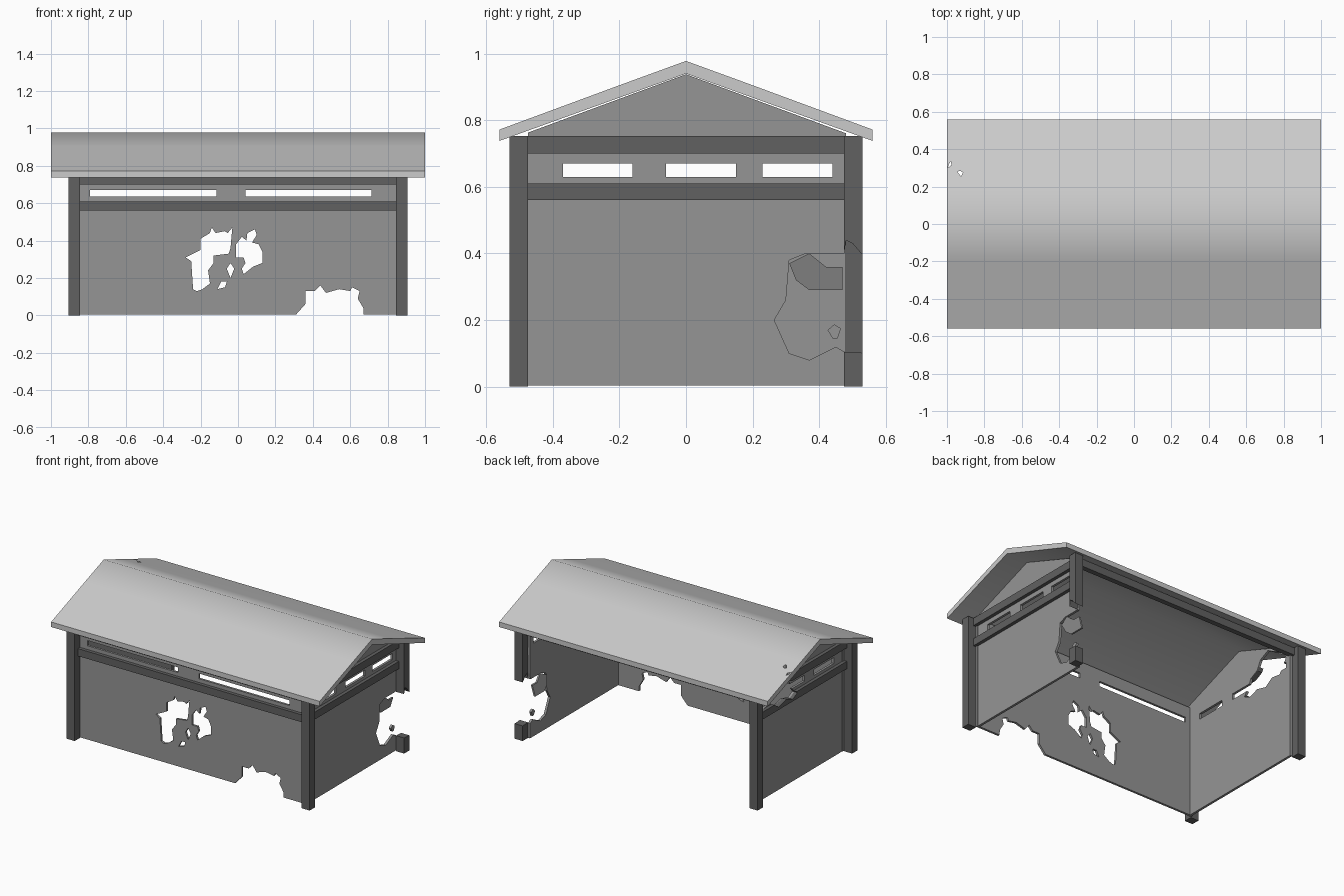
import bpy, bmesh, math

if "Cube" in bpy.data.objects:
    bpy.data.objects.remove(bpy.data.objects["Cube"])


def material(name, g):
    m = bpy.data.materials.new(name)
    m.diffuse_color = (g, g, g, 1)
    m.use_nodes = True
    m.node_tree.nodes["Principled BSDF"].inputs["Base Color"].default_value = m.diffuse_color
    return m


WALL = material("wall_grey", 0.30)
FRAME = material("frame_dark_grey", 0.12)


def prism(name, polys, axis, a, b, mat=None):
    """Extrude 2D outlines along an axis: 'x' takes (y,z), 'y' takes (x,z), 'z' takes (x,y)."""
    put = {'x': lambda p, t: (t, p[0], p[1]),
           'y': lambda p, t: (p[0], t, p[1]),
           'z': lambda p, t: (p[0], p[1], t)}[axis]
    bm = bmesh.new()
    for pts in polys:
        lo = [bm.verts.new(put(p, a)) for p in pts]
        hi = [bm.verts.new(put(p, b)) for p in pts]
        bm.faces.new(lo)
        bm.faces.new(hi)
        n = len(pts)
        for i in range(n):
            j = (i + 1) % n
            bm.faces.new((lo[i], lo[j], hi[j], hi[i]))
    bmesh.ops.recalc_face_normals(bm, faces=bm.faces)
    me = bpy.data.meshes.new(name)
    bm.to_mesh(me)
    bm.free()
    if mat:
        me.materials.append(mat)
    ob = bpy.data.objects.new(name, me)
    bpy.context.collection.objects.link(ob)
    return ob


def rect(u0, u1, v0, v1):
    return [(u0, v0), (u1, v0), (u1, v1), (u0, v1)]


def box(name, x0, x1, y0, y1, z0, z1):
    return prism(name, [rect(x0, x1, y0, y1)], 'z', z0, z1, FRAME)


def cut(obs, polys, axis, a, b):
    """Punch outlines through each object and bake the result."""
    for ob in obs:
        mat = ob.data.materials[0] if ob.data.materials else None
        cutter = prism("cutter", polys, axis, a, b, mat)
        cutter.hide_render = True
        m = ob.modifiers.new("cut", 'BOOLEAN')
        m.operation, m.solver, m.object = 'DIFFERENCE', 'EXACT', cutter
        bpy.context.view_layer.update()
        dg = bpy.context.evaluated_depsgraph_get()
        me = bpy.data.meshes.new_from_object(ob.evaluated_get(dg))
        ob.modifiers.clear()
        ob.data = me
        bpy.data.objects.remove(cutter)


# Roof: thin gabled slab, softly shaded over the ridge
half = [(0.56, 0.738), (0.56, 0.772), (0.2, 0.905)]
roof = prism("roof", [[(0, 0.94)] + half + [(0, 0.978)] + [(-y, z) for y, z in reversed(half)]],
             'x', -1, 1)
cut([roof], [[(-0.995, 0.30), (-0.975, 0.315), (-0.98, 0.335), (-0.99, 0.32)],
             [(-0.945, 0.28), (-0.925, 0.255), (-0.915, 0.275), (-0.93, 0.285)]], 'z', 0.5, 1.2)
bpy.context.view_layer.objects.active = roof
roof.select_set(True)
bpy.ops.object.shade_smooth_by_angle(angle=math.radians(45))

# Corner posts
posts = {}
for sx, side in ((-1, "left"), (1, "right")):
    for sy, end in ((-1, "front"), (1, "back")):
        x, y = sx * 0.875, sy * 0.5025
        posts[end, side] = box(f"{end}_{side}_post", x - 0.03, x + 0.03,
                               y - 0.0275, y + 0.0275, 0, 0.752)

# Front wall with two slots, set just inside the posts
front = prism("front_wall", [rect(-0.846, 0.846, 0.004, 0.75)], 'y', -0.474, -0.459, WALL)
cut([front], [rect(-0.79, -0.115, 0.635, 0.67), rect(0.04, 0.715, 0.635, 0.67)], 'y', -0.7, -0.3)

# Side walls with gables and three slots each
walls, rails = {}, {}
outline = [(-0.474, 0.004), (0.48, 0.004), (0.48, 0.761), (0, 0.938), (-0.474, 0.763)]
for sx, side in ((-1, "left"), (1, "right")):
    w = prism(f"{side}_wall", [outline], 'x', sx * 0.826, sx * 0.842, WALL)
    cut([w], [rect(-0.37, -0.16, 0.63, 0.67), rect(-0.06, 0.15, 0.63, 0.67),
              rect(0.23, 0.44, 0.63, 0.67)], 'x', sx * 0.6, sx * 1.1)
    walls[side] = w
    for z0, z1, lvl in ((0.56, 0.61, "lower"), (0.70, 0.752, "upper")):
        xs = sorted((sx * 0.83, sx * 0.865))
        rails[side, lvl] = box(f"{side}_{lvl}_rail", *xs, -0.478, 0.478, z0, z1)

# Front rails and open-back lintel
box("front_lower_rail", -0.85, 0.85, -0.497, -0.463, 0.56, 0.61)
box("front_upper_rail", -0.85, 0.85, -0.497, -0.463, 0.70, 0.75)
box("back_upper_rail", -0.85, 0.85, 0.463, 0.497, 0.70, 0.75)

# Broken holes in the front wall
left_hole = [(-.28, .31), (-.25, .29), (-.24, .14), (-.22, .13), (-.19, .14), (-.15, .17),
             (-.16, .24), (-.13, .28), (-.13, .32), (-.05, .33), (-.04, .36), (-.035, .42),
             (-.03, .47), (-.055, .44), (-.07, .45), (-.12, .44), (-.14, .47), (-.15, .44),
             (-.20, .41), (-.20, .35), (-.24, .33)]
right_hole = [(-.01, .31), (-.01, .38), (.02, .42), (.045, .40), (.05, .44), (.09, .46),
              (.10, .43), (.075, .39), (.11, .38), (.13, .34), (.13, .28), (.08, .26),
              (.03, .22), (.02, .25), (.04, .28), (.03, .31)]
chips = [[(-.06, .25), (-.04, .28), (-.02, .25), (-.04, .20)],
         [(-.11, .14), (-.07, .15), (-.06, .18), (-.09, .18)]]
foot_hole = [(.31, -.05), (.31, .004), (.36, .06), (.36, .13), (.41, .13), (.44, .16),
             (.47, .12), (.54, .14), (.60, .13), (.61, .15), (.65, .13), (.64, .09),
             (.67, .04), (.675, -.05)]
cut([front], [left_hole, right_hole, foot_hole] + chips, 'y', -0.7, -0.3)

# Broken back corner of the right side
corner = [(.265, .2), (.30, .26), (.31, .38), (.36, .40), (.475, .40), (.48, .44), (.50, .43),
          (.56, .36), (.56, .10), (.475, .105), (.45, .12), (.37, .08), (.31, .10)]
cut([walls["right"], posts["back", "right"]], [corner], 'x', 0.7, 1.1)
prism("wall_chip", [[(.425, .17), (.44, .145), (.455, .145), (.465, .175), (.445, .187)]],
      'x', 0.826, 0.842, WALL)

# Bent shard hanging at the top of that hole
shard = prism("bent_shard", [[(.31, .37), (.33, .32), (.37, .29), (.47, .29), (.47, .36),
                             (.42, .36), (.37, .40)]], 'x', 0.815, 0.827, WALL)
for v in shard.data.vertices:
    v.co.x += (v.co.z - 0.36) * 0.3

# Broken upper back of the left side
torn = [(.05, .60), (.10, .575), (.17, .60), (.25, .58), (.31, .62), (.38, .61), (.44, .70),
        (.41, .76), (.33, .79), (.27, .825), (.20, .79), (.17, .73), (.11, .70), (.09, .65)]
cut([walls["left"], rails["left", "upper"], rails["left", "lower"]], [torn], 'x', -1.1, -0.7)
